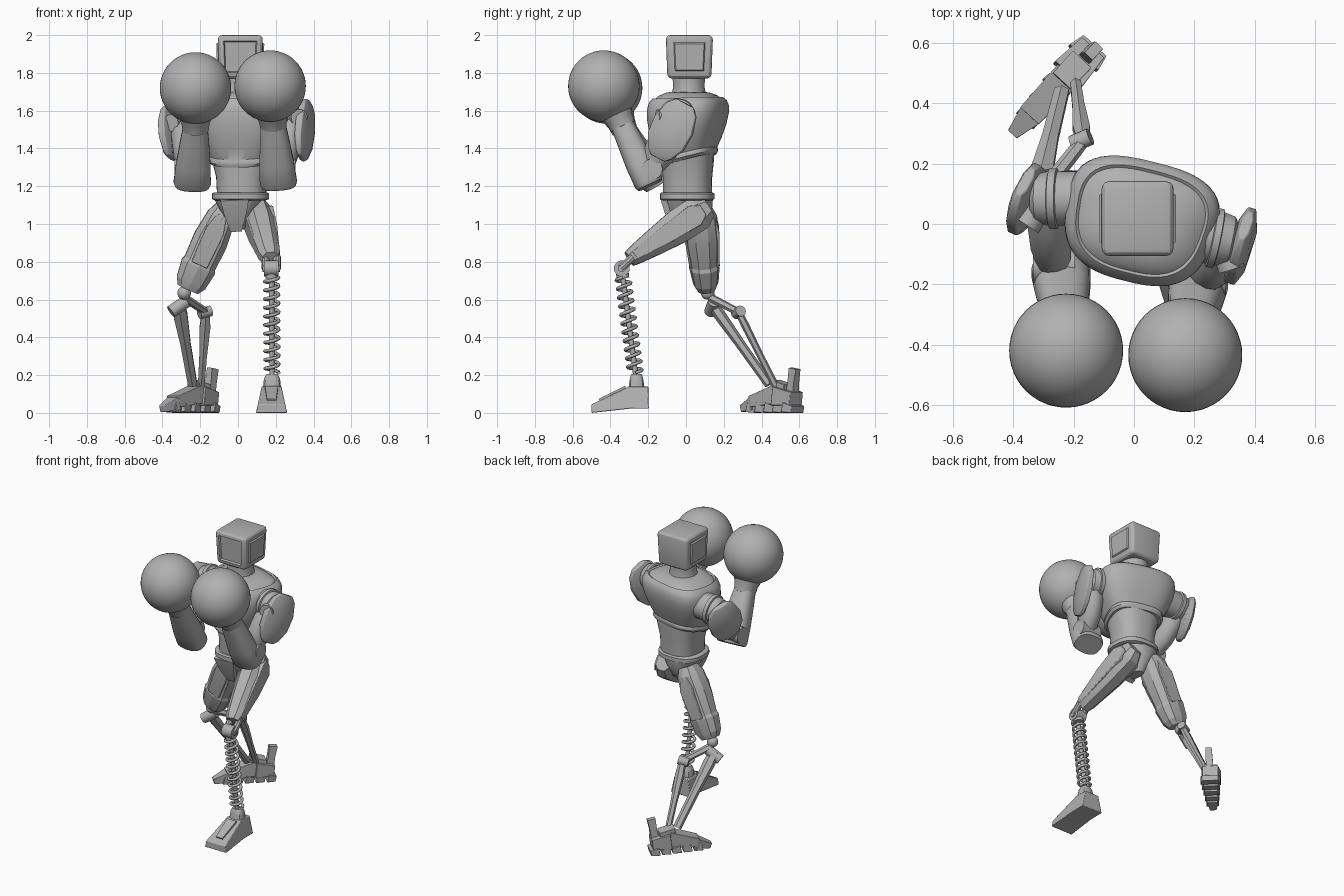
import bpy, bmesh, math
from mathutils import Vector, Matrix

if "Cube" in bpy.data.objects:
    bpy.data.objects.remove(bpy.data.objects["Cube"], do_unlink=True)

grey = bpy.data.materials.new("plain_grey")
grey.use_nodes = True
colour = (0.44, 0.44, 0.44, 1)
grey.diffuse_color = colour
grey.node_tree.nodes["Principled BSDF"].inputs["Base Color"].default_value = colour

X, Y, Z = Vector((1, 0, 0)), Vector((0, 1, 0)), Vector((0, 0, 1))


def finish(name, bm, angle=35, bevel=0):
    bmesh.ops.recalc_face_normals(bm, faces=bm.faces)
    mesh = bpy.data.meshes.new(name)
    bm.to_mesh(mesh)
    bm.free()
    mesh.materials.append(grey)
    ob = bpy.data.objects.new(name, mesh)
    bpy.context.collection.objects.link(ob)
    if bevel:
        mod = ob.modifiers.new("bevel", "BEVEL")
        mod.width, mod.segments = bevel, 2
    bpy.ops.object.select_all(action="DESELECT")
    ob.select_set(True)
    bpy.context.view_layer.objects.active = ob
    bpy.ops.object.shade_smooth_by_angle(angle=math.radians(angle))
    return ob


def loft(name, rings, u, v, n=32, p=2.0, tilt=0, flare=0, **kw):
    """Skin rounded sections (centre, half width, half depth) spanned by u and v."""
    bm = bmesh.new()
    grow = math.sqrt(2) if n == 4 else 1
    loops = []
    for c, ru, rv in rings:
        loop = []
        for i in range(n):
            a = math.tau * (i + 0.5) / n
            s, t = [math.copysign(abs(f) ** (2 / p), f) * grow for f in (math.cos(a), math.sin(a))]
            pt = Vector(c) + u * s * ru * (1 + flare * t) + v * t * rv
            pt.z += tilt * (rings[-1][0][2] - c[2]) * t * rv
            loop.append(bm.verts.new(pt))
        loops.append(loop)
    for a, b in zip(loops, loops[1:]):
        for i in range(n):
            j = (i + 1) % n
            bm.faces.new((a[i], a[j], b[j], b[i]))
    bm.faces.new(loops[0])
    bm.faces.new(loops[-1])
    return finish(name, bm, **kw)


def limb(name, a, b, secs, side=X, **kw):
    """Loft from a to b with sections (fraction, half width, half depth)."""
    a, b = Vector(a), Vector(b)
    d = (b - a).normalized()
    u = (side - d * side.dot(d)).normalized()
    return loft(name, [(a.lerp(b, t), w, h) for t, w, h in secs], u, d.cross(u), **kw)


def rod(name, a, b, r, n=20, **kw):
    return limb(name, a, b, [(0, r, r), (1, r, r)], side=Vector((0.31, 0.9, 0.2)), n=n, **kw)


def column(name, secs, x, y, yaw=0, **kw):
    """Upright loft from (height, half width, half depth)."""
    m = Matrix.Rotation(math.radians(yaw), 3, "Z")
    return loft(name, [((x, y, z), w, d) for z, w, d in secs], m @ X, m @ Y, **kw)


def ball(name, c, r, seg=48):
    bm = bmesh.new()
    bmesh.ops.create_uvsphere(bm, u_segments=seg, v_segments=seg // 2, radius=r,
                              matrix=Matrix.Translation(c))
    return finish(name, bm)


# Head: bevelled box with a recessed face and raised side panels
bm = bmesh.new()
bmesh.ops.create_cube(bm, size=1, matrix=Matrix.Translation((0.012, 0.018, 1.885))
                      @ Matrix.Diagonal((0.24, 0.25, 0.23, 1)))
for vert in bm.verts:
    if vert.co.z < 1.8:
        vert.co.x = 0.012 + (vert.co.x - 0.012) * 0.93
        vert.co.y = 0.018 + (vert.co.y - 0.018) * 0.93
bmesh.ops.bevel(bm, geom=bm.edges[:], offset=0.025, segments=3, profile=0.5, affect="EDGES")
bm.normal_update()
big = [f for f in bm.faces if f.calc_area() > 0.02 and abs(f.normal.z) < 0.5 and f.normal.y < 0.5]
for face in big:
    front = face.normal.y < -0.5
    bmesh.ops.inset_individual(bm, faces=[face], thickness=0.008 if front else 0.022, depth=0)
    bmesh.ops.inset_individual(bm, faces=[face], thickness=0.008, depth=-0.012 if front else 0.009)
finish("head", bm, angle=25)
column("neck", [(1.62, 0.11, 0.11), (1.68, 0.092, 0.092), (1.73, 0.083, 0.083), (1.79, 0.088, 0.088)], 0.01, 0.015)

# Torso
column("chest", [(1.335, 0.165, 0.142), (1.35, 0.18, 0.15), (1.365, 0.18, 0.15), (1.375, 0.175, 0.147),
                 (1.43, 0.205, 0.168), (1.5, 0.235, 0.19), (1.57, 0.252, 0.203), (1.62, 0.25, 0.203),
                 (1.65, 0.235, 0.193), (1.668, 0.215, 0.175), (1.66, 0.206, 0.166), (1.678, 0.18, 0.15),
                 (1.695, 0.13, 0.11), (1.7, 0.08, 0.08)],
       0.02, 0.008, yaw=-14, n=48, p=2.8, tilt=0.7, flare=0.08)
column("waist", [(1.15, 0.13, 0.128), (1.25, 0.135, 0.13), (1.33, 0.155, 0.138), (1.4, 0.17, 0.14)],
       0.02, 0.008, yaw=-6, p=2.5)
column("belt", [(1.125, 0.135, 0.13), (1.132, 0.152, 0.145), (1.16, 0.152, 0.145), (1.168, 0.14, 0.135)],
       0.013, 0.006, p=2.5)
column("pelvis", [(0.97, 0.035, 0.055), (1.02, 0.06, 0.095), (1.08, 0.1, 0.12), (1.135, 0.13, 0.125)],
       0.0, 0.02, n=16, p=2.3)
limb("groin_plate", (-0.018, -0.122, 1.13), (-0.01, -0.05, 0.965),
     [(0, 0.075, 0.012), (0.4, 0.06, 0.02), (1, 0.03, 0.015)], n=4)

# Arms: shoulder joint, upper arm, outer shell, elbow, forearm, cuff and glove
arms = {
    "left": dict(inner=(0.19, -0.03, 1.57), outer=(0.335, -0.06, 1.56), elbow=(0.235, -0.18, 1.29),
                 low=(0.215, -0.19, 1.205), wrist=(0.185, -0.345, 1.54), glove=(0.17, -0.435, 1.73),
                 shell=((0.372, -0.005, 1.64), (0.335, -0.15, 1.35)), out=Vector((1, -0.25, 0.15)),
                 disc=Vector((0.03, -0.1, 0))),
    "right": dict(inner=(-0.18, 0.085, 1.55), outer=(-0.34, 0.085, 1.53), elbow=(-0.265, -0.14, 1.29),
                  low=(-0.243, -0.15, 1.205), wrist=(-0.225, -0.335, 1.52), glove=(-0.225, -0.42, 1.72),
                  shell=((-0.36, 0.14, 1.61), (-0.355, 0.02, 1.35)), out=Vector((-1, 0.5, -0.1)),
                  disc=Vector((-0.06, -0.09, 0))),
}
for side, k in arms.items():
    inner, outer = Vector(k["inner"]), Vector(k["outer"])
    limb(side + "_shoulder", inner, outer, [(0, 0.09, 0.09), (0.45, 0.09, 0.09), (0.47, 0.1, 0.1),
         (0.62, 0.1, 0.1), (0.64, 0.09, 0.09), (0.9, 0.083, 0.083), (1, 0.06, 0.06)], side=Y)
    mid = inner.lerp(outer, 0.72)
    rod(side + "_shoulder_disc", mid, mid + k["disc"], 0.045)
    limb(side + "_upper_arm", mid, k["elbow"], [(0, 0.06, 0.06), (0.3, 0.07, 0.09), (0.65, 0.07, 0.09),
         (0.9, 0.06, 0.065), (1, 0.05, 0.05)], n=12)
    limb(side + "_arm_shell", *k["shell"], [(0, 0.018, 0.055), (0.12, 0.03, 0.095), (0.4, 0.04, 0.122),
         (0.7, 0.038, 0.115), (0.92, 0.028, 0.075), (1, 0.015, 0.045)], side=k["out"], n=8, p=2.4, bevel=0.004)
    e = Vector(k["elbow"])
    rod(side + "_elbow", e - X * 0.07, e + X * 0.07, 0.055)
    limb(side + "_forearm", k["low"], k["wrist"], [(0, 0.092, 0.07), (0.05, 0.099, 0.078),
         (0.35, 0.092, 0.078), (0.75, 0.076, 0.067), (1, 0.064, 0.06)], p=2.6, n=24)
    w, g = Vector(k["wrist"]), Vector(k["glove"])
    limb(side + "_cuff", w.lerp(g, -0.15), w.lerp(g, 0.4), [(0, 0.055, 0.055), (0.05, 0.07, 0.07),
         (0.4, 0.075, 0.075), (1, 0.1, 0.1)], n=16)
    ball(side + "_glove", g, 0.189)

# Left leg: angular thigh with side panels, hinge knee
hip, knee = Vector((0.095, 0.1, 1.08)), Vector((0.172, -0.3, 0.815))
limb("left_thigh", hip, knee, [(-0.04, 0.05, 0.06), (0.08, 0.07, 0.098), (0.35, 0.082, 0.097), (0.7, 0.07, 0.073),
     (0.92, 0.06, 0.055), (1, 0.045, 0.045)], n=8, p=2.4, angle=20)
for s in (-1, 1):
    off = X * s * 0.042
    limb("left_thigh_panel", hip.lerp(knee, 0.03) + off, hip.lerp(knee, 0.93) + off * 0.8,
         [(0, 0.03, 0.03), (0.12, 0.04, 0.06), (0.5, 0.038, 0.05), (1, 0.022, 0.026)], n=4, bevel=0.004)
    rod("left_knee_fork", (0.176 + s * 0.03, -0.28, 0.825), (0.176 + s * 0.03, -0.345, 0.765), 0.022, n=10)
rod("left_knee", (0.138, -0.34, 0.765), (0.214, -0.34, 0.765), 0.042)
rod("left_knee_pin", (0.13, -0.34, 0.765), (0.222, -0.34, 0.765), 0.02)

# Spring shin around a slim rod
top, foot = Vector((0.178, -0.337, 0.74)), Vector((0.18, -0.265, 0.19))
rod("shin_rod", top, foot, 0.014)
axis = (foot - top).normalized()
cross = axis.cross(X).normalized()
curve = bpy.data.curves.new("spring", "CURVE")
curve.dimensions = "3D"
curve.bevel_depth, curve.bevel_resolution = 0.0095, 1
coils, steps = 11, 20
line = curve.splines.new("POLY")
line.points.add(coils * steps)
for i, pt in enumerate(line.points):
    a = math.tau * i / steps
    c = top.lerp(foot, 0.04 + 0.92 * i / (coils * steps))
    pt.co = (*(c + (X * math.cos(a) + cross * math.sin(a)) * 0.037), 1)
curve.materials.append(grey)
bpy.context.collection.objects.link(bpy.data.objects.new("spring", curve))
rod("spring_top_cap", top, top.lerp(foot, 0.05), 0.034)

# Left foot: tapered wedge with ankle block
bm = bmesh.new()
profile = [(-0.5, 0), (-0.5, 0.045), (-0.33, 0.125), (-0.3, 0.14), (-0.2, 0.14), (-0.197, 0.022), (-0.3, 0.022)]
face = bm.faces.new([bm.verts.new((0.095, y, z)) for y, z in profile])
bmesh.ops.translate(bm, vec=X * 0.165,
                    verts=[g for g in bmesh.ops.extrude_face_region(bm, geom=[face])["geom"]
                           if isinstance(g, bmesh.types.BMVert)])
for vert in bm.verts:
    vert.co.x = 0.178 + (vert.co.x - 0.178) * (1 - 2.6 * vert.co.z)
finish("left_foot", bm, bevel=0.004)
column("left_ankle", [(0.12, 0.05, 0.045), (0.17, 0.045, 0.038), (0.19, 0.04, 0.034), (0.205, 0.03, 0.028)],
       0.18, -0.262, n=12, p=3)
limb("left_foot_ridge", (0.178, -0.46, 0.068), (0.178, -0.32, 0.136),
     [(0, 0.025, 0.006), (1, 0.035, 0.008)], n=4)

# Right leg: thigh with raised plates
hip, knee = Vector((-0.065, 0.07, 1.09)), Vector((-0.265, 0.108, 0.655))
limb("right_thigh", hip, knee, [(0, 0.055, 0.065), (0.12, 0.08, 0.09), (0.4, 0.097, 0.092), (0.68, 0.092, 0.078),
     (0.72, 0.1, 0.082), (0.92, 0.086, 0.068), (1, 0.062, 0.05)], n=10, p=2.4, angle=20)
for s in (-1, 1):
    limb("right_thigh_panel", hip.lerp(knee, 0.1) + Y * s * 0.06, hip.lerp(knee, 0.7) + Y * s * 0.05,
         [(0, 0.025, 0.025), (0.3, 0.05, 0.038), (1, 0.045, 0.03)], n=4, bevel=0.004)

# Right knee and twin shin struts
ball("right_knee", (-0.285, 0.115, 0.635), 0.036, 24)
rod("right_knee_axle", (-0.355, 0.13, 0.535), (-0.275, 0.15, 0.59), 0.034, n=16)
limb("knee_link", (-0.285, 0.13, 0.61), (-0.17, 0.275, 0.535),
     [(0, 0.022, 0.026), (0.8, 0.02, 0.024), (1, 0.022, 0.022)], side=Z, n=6)
rod("knee_link_pin", (-0.205, 0.265, 0.525), (-0.145, 0.29, 0.54), 0.029, n=14)
limb("front_strut", (-0.315, 0.135, 0.58), (-0.24, 0.44, 0.15),
     [(0, 0.034, 0.028), (0.15, 0.042, 0.032), (0.5, 0.031, 0.026), (1, 0.028, 0.024)], n=6, angle=20)
limb("rear_strut", (-0.17, 0.28, 0.53), (-0.195, 0.475, 0.14),
     [(0, 0.024, 0.02), (0.2, 0.033, 0.021), (0.6, 0.023, 0.018), (1, 0.02, 0.02)], n=6, angle=20)

# Right foot: heel blocks, arch and segmented toes along the foot heading
ahead = Vector((-0.68, -0.73, 0)).normalized()
across = Vector((ahead.y, -ahead.x, 0))
heel = Vector((-0.145, 0.575, 0))


def block(name, s0, s1, z0, z1, w0, w1, h0, h1):
    limb(name, heel + ahead * s0 + Z * z0, heel + ahead * s1 + Z * z1,
         [(0, w0, h0), (1, w1, h1)], side=across, n=4, bevel=0.003)


block("heel", -0.01, 0.11, 0.075, 0.09, 0.05, 0.062, 0.035, 0.05)
block("ankle", 0.04, 0.14, 0.125, 0.13, 0.042, 0.04, 0.025, 0.045)
block("arch", 0.1, 0.29, 0.1, 0.06, 0.048, 0.042, 0.05, 0.03)
block("toe_tip", 0.28, 0.375, 0.05, 0.022, 0.042, 0.02, 0.035, 0.018)
for i in range(5):
    s = 0.01 + i * 0.07
    w = 0.064 - 0.006 * i
    block("sole_segment", s - 0.03, s + 0.025, 0.018, 0.03, w * 0.8, w, 0.018, 0.026)
limb("heel_tab", heel + Vector((-0.01, -0.015, 0.08)), heel + Vector((0.012, 0.0, 0.235)),
     [(0, 0.022, 0.028), (0.5, 0.022, 0.022), (1, 0.018, 0.026)], side=across, n=4)
